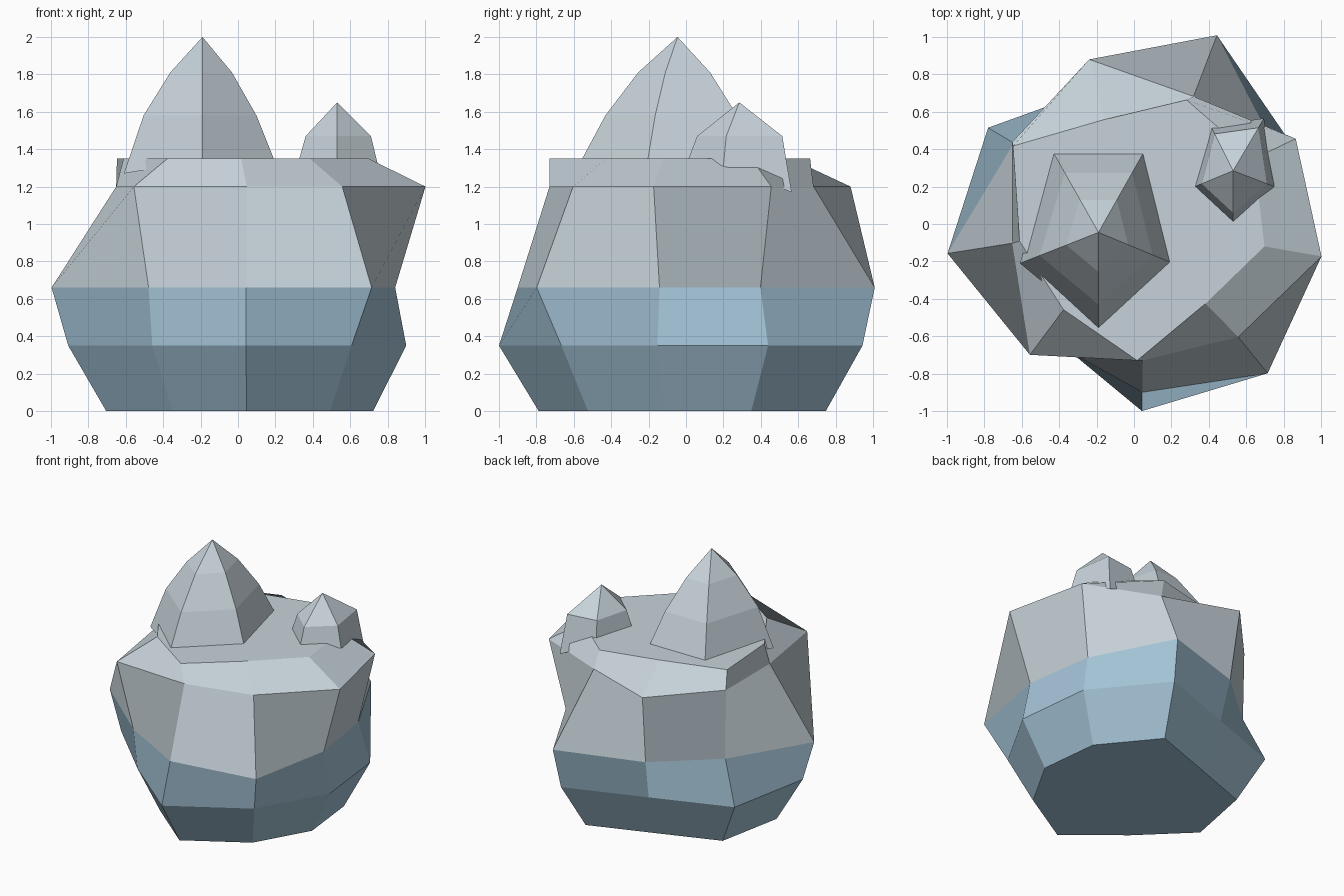
import bpy
import bmesh
from math import sin, cos, radians

cube = bpy.data.objects.get("Cube")
if cube:
    bpy.data.objects.remove(cube)


def material(name, rgb):
    m = bpy.data.materials.new(name)
    m.use_nodes = True
    m.diffuse_color = (*rgb, 1)
    bsdf = next(n for n in m.node_tree.nodes if n.type == 'BSDF_PRINCIPLED')
    bsdf.inputs["Base Color"].default_value = (*rgb, 1)
    bsdf.inputs["Roughness"].default_value = 0.9
    return m


ice = material("pale_ice", (0.57, 0.65, 0.70))
blue = material("water_blue_ice", (0.37, 0.55, 0.68))


def loft(name, rings, mats, tip=None, rule=None):
    """Join rings of points into a faceted solid, ending in a cap or a tip."""
    bm = bmesh.new()
    loops = [[bm.verts.new(p) for p in ring] for ring in rings]
    n = len(loops[0])
    for low, high in zip(loops, loops[1:]):
        for i in range(n):
            j = (i + 1) % n
            bm.faces.new((low[i], low[j], high[j], high[i]))
    bm.faces.new(loops[0][::-1])
    if tip:
        apex = bm.verts.new(tip)
        for i in range(n):
            bm.faces.new((loops[-1][i], loops[-1][(i + 1) % n], apex))
    else:
        bm.faces.new(loops[-1])
    bmesh.ops.recalc_face_normals(bm, faces=bm.faces[:])
    for f in bm.faces:
        f.material_index = rule(f) if rule else 0
    mesh = bpy.data.meshes.new(name)
    bm.to_mesh(mesh)
    bm.free()
    for m in mats:
        mesh.materials.append(m)
    obj = bpy.data.objects.new(name, mesh)
    bpy.context.collection.objects.link(obj)
    return obj


# Iceberg body: nine-sided rings with uneven radii, starting at the front
def ring(z, cx, radii):
    angles = [radians(-91 + 40 * k) for k in range(len(radii))]
    return [(cx + r * cos(a), 0.01 + r * sin(a), z) for r, a in zip(radii, angles)]


waist = (1.01, 0.87, 0.855, 0.885, 1.00, 0.76, 0.98, 0.98, 0.79)
body_rings = [
    ring(0.0, 0.06, [r * 0.79 for r in waist]),
    ring(0.35, 0.06, waist),
    ring(0.66, 0.06, (0.91, 1.04, 0.795, 0.80, 1.07, 0.84, 0.82, 1.07, 0.82)),
    ring(1.20, 0.06, (0.74, 0.79, 0.96, 0.92, 0.72, 0.92, 0.83, 0.72, 0.94)),
    ring(1.35, 0.03, (0.74, 0.56, 0.68, 0.70, 0.70, 0.58, 0.79, 0.65, 0.62)),
]
# Blue below the waterline, pale above
loft("iceberg_body", body_rings, [ice, blue],
     rule=lambda f: int(f.calc_center_median().z < 0.66))


# Five-sided peaks: base points are offsets from the tip with their own height
def peak(name, tip, base, levels):
    x, y, _ = tip
    rings = [[(x + dx, y + dy, z) for dx, dy, z in base]]
    for z, scale in levels:
        rings.append([(x + dx * scale, y + dy * scale, z) for dx, dy, _ in base])
    loft(name, rings, [ice], tip=tip)


peak("tall_peak", (-0.19, -0.045, 2.0),
     [(0, -0.515, 1.34), (0.385, -0.16, 1.34), (0.24, 0.425, 1.34),
      (-0.24, 0.425, 1.34), (-0.42, -0.165, 1.27)],
     [(1.58, 0.75), (1.81, 0.41)])
peak("small_peak", (0.53, 0.285, 1.65),
     [(0, -0.275, 1.34), (0.22, -0.085, 1.31), (0.165, 0.28, 1.17),
      (-0.12, 0.24, 1.30), (-0.205, -0.085, 1.34)],
     [(1.47, 0.82)])
